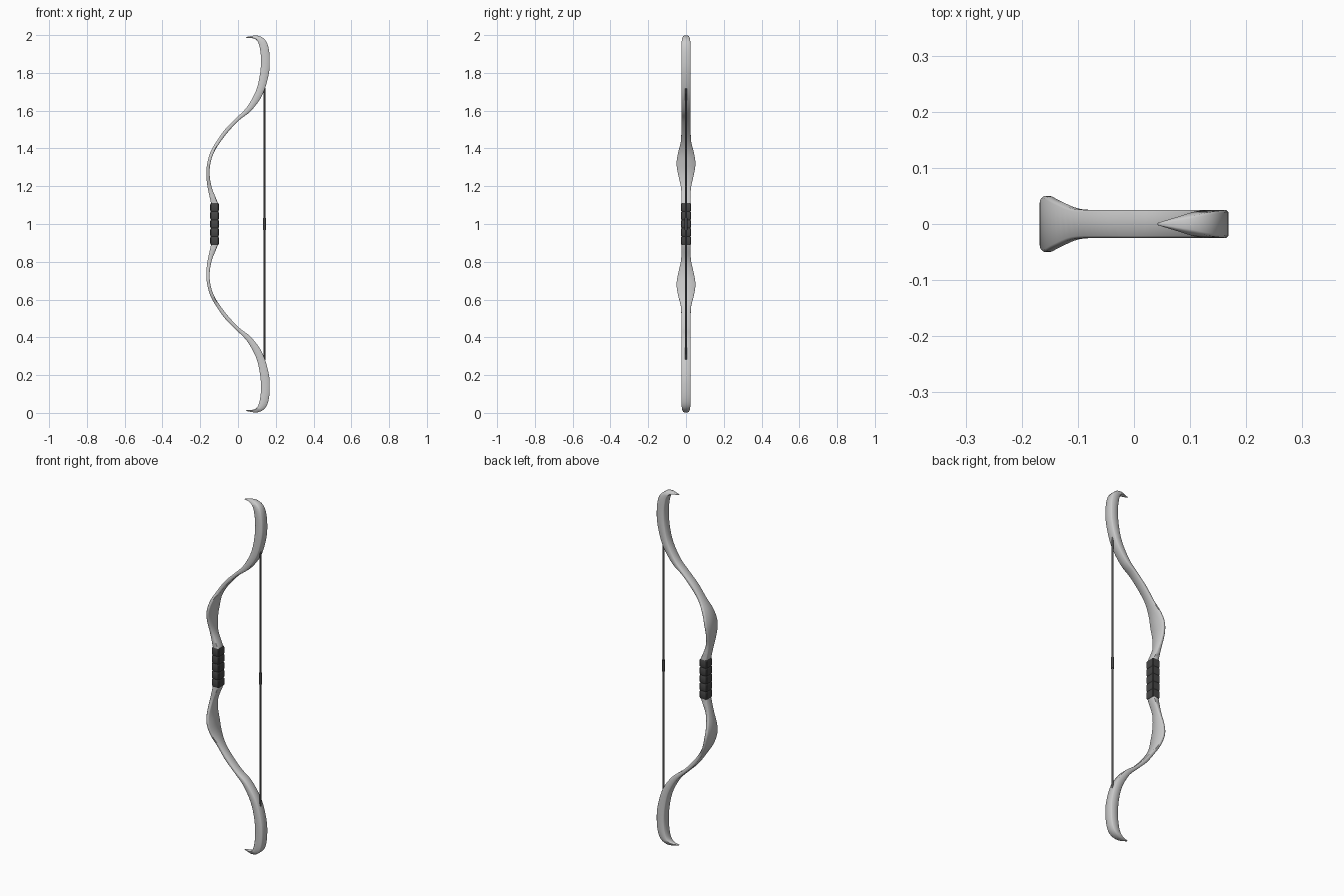
import bpy, bmesh, math
from mathutils import Vector

if "Cube" in bpy.data.objects:
    bpy.data.objects.remove(bpy.data.objects["Cube"])


def material(name, v):
    m = bpy.data.materials.new(name)
    m.diffuse_color = (v, v, v, 1)
    m.use_nodes = True
    m.node_tree.nodes["Principled BSDF"].inputs["Base Color"].default_value = m.diffuse_color
    return m


def finish(bm, name, mat=None, loc=(0, 0, 0), angle=35):
    bmesh.ops.recalc_face_normals(bm, faces=bm.faces)
    me = bpy.data.meshes.new(name)
    bm.to_mesh(me)
    bm.free()
    ob = bpy.data.objects.new(name, me)
    ob.location = loc
    bpy.context.collection.objects.link(ob)
    if mat:
        me.materials.append(mat)
    bpy.ops.object.select_all(action='DESELECT')
    ob.select_set(True)
    bpy.context.view_layer.objects.active = ob
    bpy.ops.object.shade_smooth_by_angle(angle=math.radians(angle))
    return ob


def loft(bm, rings, cap_start=True):
    vs = [[bm.verts.new(p) for p in r] for r in rings]
    n = len(vs[0])
    for a, b in zip(vs, vs[1:]):
        for i in range(n):
            j = (i + 1) % n
            bm.faces.new((a[i], a[j], b[j], b[i]))
    if cap_start:
        bm.faces.new(vs[0])
    bm.faces.new(vs[-1])


def spline(pts, steps):
    p = [pts[0]] + pts + [pts[-1]]
    out = []
    for i in range(1, len(p) - 2):
        for s in range(steps):
            t = s / steps
            out.append([0.5 * (2 * b + (c - a) * t + (2 * a - 5 * b + 4 * c - d) * t * t
                               + (3 * b - a - 3 * c + d) * t ** 3)
                        for a, b, c, d in zip(p[i - 1], p[i], p[i + 1], p[i + 2])])
    return out + [pts[-1]]


dark = material("dark_wrap", 0.06)
cord = material("cord", 0.12)

# Upper limb stations: back x, z / belly x, z / half width
stations = [
    (-.138, 1.00, -.106, 1.00, .024), (-.139, 1.08, -.106, 1.08, .024),
    (-.145, 1.12, -.106, 1.11, .024), (-.160, 1.19, -.138, 1.19, .026),
    (-.168, 1.26, -.150, 1.26, .041), (-.163, 1.32, -.146, 1.32, .050),
    (-.146, 1.38, -.127, 1.38, .041), (-.112, 1.44, -.093, 1.435, .027),
    (-.065, 1.505, -.048, 1.493, .025), (-.010, 1.560, .010, 1.553, .025),
    (.048, 1.620, .070, 1.600, .025), (.095, 1.705, .130, 1.685, .025),
    (.116, 1.79, .162, 1.79, .025), (.122, 1.87, .168, 1.87, .025),
    (.115, 1.935, .160, 1.94, .024), (.100, 1.972, .138, 1.98, .021),
    (.075, 1.984, .098, 1.998, .013), (.042, 1.986, .045, 1.990, .002),
]
rings = []
for xa, za, xb, zb, w in spline(stations, 4):
    a, b = Vector((xa, 0, za - 1)), Vector((xb, 0, zb - 1))
    d = b - a
    L = d.length
    d.normalize()
    c = min(.004, L * .25, w * .3)
    Y = Vector((0, 1, 0))
    rings.append([a + Y * (c - w), a + d * c - Y * w, b - d * c - Y * w, b + Y * (c - w),
                  b + Y * (w - c), b - d * c + Y * w, a + d * c + Y * w, a + Y * (w - c)])
bm = bmesh.new()
loft(bm, rings, cap_start=False)
limbs = finish(bm, "bow_limbs", loc=(0, 0, 1), angle=50)
mod = limbs.modifiers.new("Mirror", 'MIRROR')
mod.use_axis = (False, False, True)

# Grip wrapping: overlapping tapered bands
bm = bmesh.new()
N = 5
h = .22 / N
for k in range(N):
    z = .89 + k * h
    band = []
    for dz, g in ((0, -.002), (.006, .001), (h - .006, .001), (h, -.002)):
        hx, hy, c = .022 + g, .026 + g, .004
        band.append([(-.124 + x, y, z + dz) for x, y in (
            (-hx, c - hy), (c - hx, -hy), (hx - c, -hy), (hx, c - hy),
            (hx, hy - c), (hx - c, hy), (c - hx, hy), (-hx, hy - c))])
    loft(bm, band)
finish(bm, "grip_wrap", dark)

# Bow string and its centre serving
for name, r, length, mat in (("bow_string", .005, 1.44, cord), ("string_serving", .008, .064, dark)):
    bm = bmesh.new()
    bmesh.ops.create_cone(bm, cap_ends=True, segments=12, radius1=r, radius2=r, depth=length)
    finish(bm, name, mat, (.14, 0, 1), 50)
